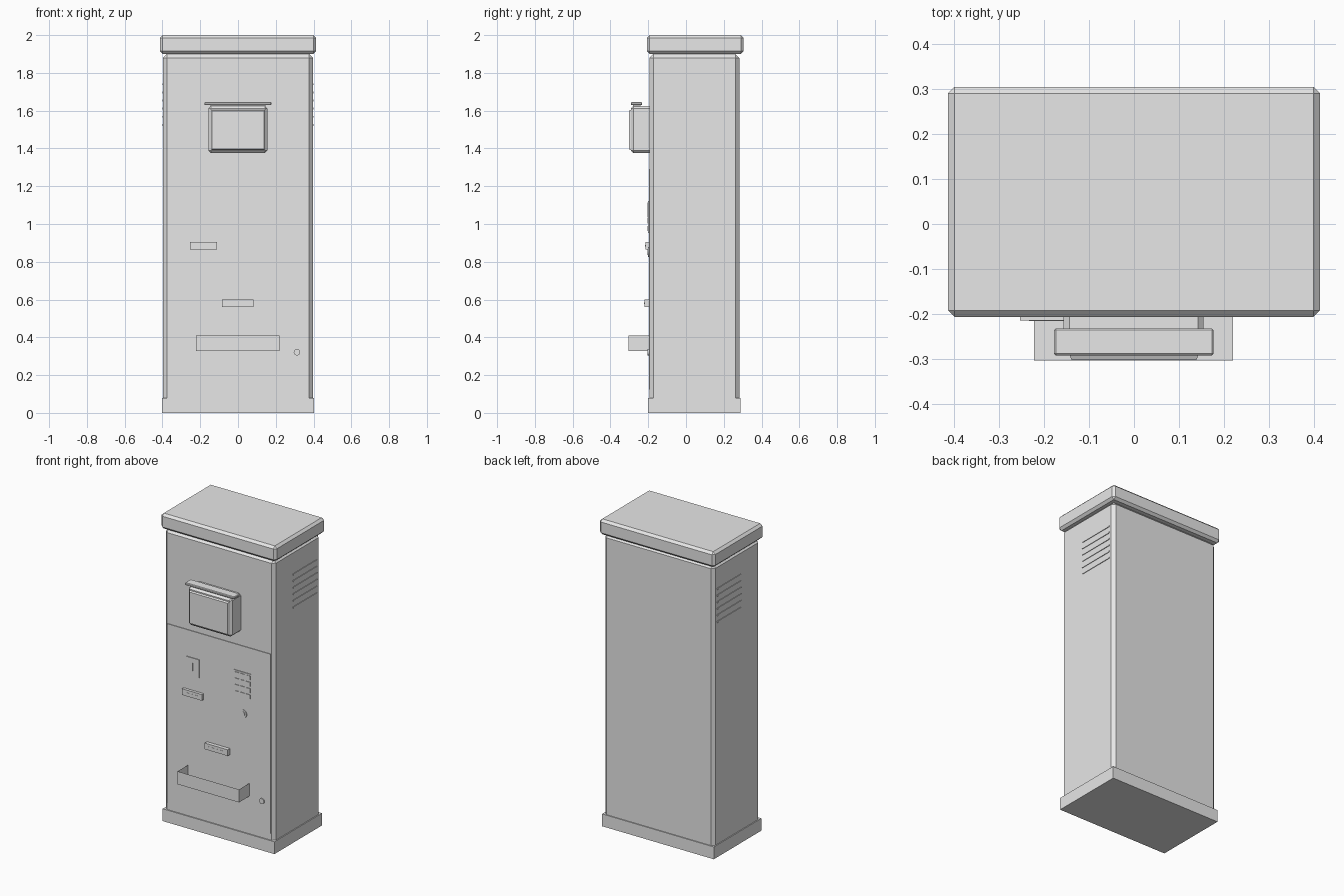
import bpy, bmesh, math
from mathutils import Matrix

cube = bpy.data.objects.get("Cube")
if cube:
    bpy.data.objects.remove(cube, do_unlink=True)

# Single painted-metal colour
GREY = (0.8, 0.8, 0.8, 1.0)
metal = bpy.data.materials.new("light_grey_metal")
metal.use_nodes = True
metal.diffuse_color = GREY
metal.node_tree.nodes["Principled BSDF"].inputs["Base Color"].default_value = GREY


def finish(name, bm):
    bmesh.ops.recalc_face_normals(bm, faces=bm.faces)
    mesh = bpy.data.meshes.new(name)
    bm.to_mesh(mesh)
    bm.free()
    mesh.materials.append(metal)
    obj = bpy.data.objects.new(name, mesh)
    bpy.context.collection.objects.link(obj)
    return obj


def box(name, x, y, z, bevel=0, open_sides=()):
    """Box from (min, max) ranges; open_sides lists outward directions to remove."""
    bm = bmesh.new()
    bmesh.ops.create_cube(bm, size=1)
    for v in bm.verts:
        v.co = [r[0] if c < 0 else r[1] for c, r in zip(v.co, (x, y, z))]
    bm.normal_update()
    gone = [f for f in bm.faces
            if any(f.normal.dot(Matrix.Identity(3)[a] * s) > 0.9 for a, s in open_sides)]
    if gone:
        bmesh.ops.delete(bm, geom=gone, context='FACES')
    if bevel:
        bmesh.ops.bevel(bm, geom=bm.edges[:], offset=bevel, segments=1,
                        affect='EDGES', profile=0.5)
    return finish(name, bm)


def disc(name, x, z, radius, y_front, y_back, taper=1.0):
    """Round button facing the front."""
    bm = bmesh.new()
    spin = Matrix.Translation((x, (y_front + y_back) / 2, z)) @ Matrix.Rotation(math.pi / 2, 4, 'X')
    bmesh.ops.create_cone(bm, cap_ends=True, segments=24, radius1=radius,
                          radius2=radius * taper, depth=y_back - y_front, matrix=spin)
    obj = finish(name, bm)
    bpy.ops.object.select_all(action='DESELECT')
    obj.select_set(True)
    bpy.context.view_layer.objects.active = obj
    bpy.ops.object.shade_smooth_by_angle(angle=math.radians(35))
    return obj


# Cabinet
box("base_plinth", (-0.402, 0.402), (-0.2, 0.288), (0, 0.08))
box("cabinet_body", (-0.396, 0.396), (-0.193, 0.282), (0.04, 1.9), 0.02)
box("roof_cap", (-0.414, 0.414), (-0.207, 0.305), (1.9, 2.0), 0.015)

PANEL = -0.197
box("front_door", (-0.372, 0.372), (PANEL, -0.18), (0.125, 1.29))

# Side louvres
for side, label in ((1, "left"), (-1, "right")):
    for i in range(6):
        z = 1.525 + i * 0.043
        xs = sorted((side * 0.39, side * 0.4))
        box(f"{label}_vent_louvre_{i + 1}", xs, (0.0, 0.245), (z - 0.005, z + 0.005))

# Display housing, screen and hood
box("display_housing", (-0.157, 0.155), (-0.292, -0.18), (1.375, 1.625), 0.013)
screen = box("display_screen", (-0.144, 0.144), (-0.303, -0.29), (1.39, 1.605))
for v in screen.data.vertices:
    if v.co.y < -0.3:
        v.co.x *= 0.96
        v.co.z += 0.006 if v.co.z < 1.5 else -0.006
box("display_hood", (-0.178, 0.177), (-0.292, -0.232), (1.629, 1.645), 0.004)
box("hood_bracket", (-0.145, 0.145), (-0.28, -0.24), (1.61, 1.635))

# Coin plate
box("coin_plate", (-0.23, -0.139), (PANEL - 0.005, PANEL), (1.0, 1.118))
box("coin_slot", (-0.188, -0.183), (PANEL - 0.007, PANEL), (1.035, 1.087))

# Keypad
box("keypad_plate", (0.11, 0.24), (PANEL - 0.004, PANEL), (0.952, 1.123))
for row in range(4):
    for col in range(3):
        x, z = 0.135 + col * 0.04, 0.976 + row * 0.041
        box(f"key_{row}_{col}", (x - 0.014, x + 0.014),
            (PANEL - 0.008, PANEL), (z - 0.014, z + 0.014))

# Card reader and ticket outlet, each with a slim mouth
for name, x0, x1, z0, z1, front in (("card_reader", -0.253, -0.11, 0.866, 0.906, -0.215),
                                    ("ticket_outlet", -0.085, 0.081, 0.56, 0.6, -0.221)):
    zm = (z0 + z1) / 2
    box(name, (x0, x1), (front, PANEL), (z0, z1))
    box(name + "_mouth", (x0 + 0.02, x1 - 0.02), (front - 0.001, front), (zm - 0.004, zm + 0.004))

# Return button and door lock
disc("return_button_ring", 0.175, 0.852, 0.027, PANEL - 0.005, PANEL)
disc("return_button", 0.175, 0.852, 0.016, PANEL - 0.008, PANEL)
disc("door_lock", 0.312, 0.321, 0.017, PANEL - 0.008, PANEL)

# Collection tray of sheet metal, open at the top and against the door
box("collection_tray", (-0.222, 0.22), (-0.304, PANEL), (0.327, 0.411),
    open_sides=((2, 1), (1, 1)))
